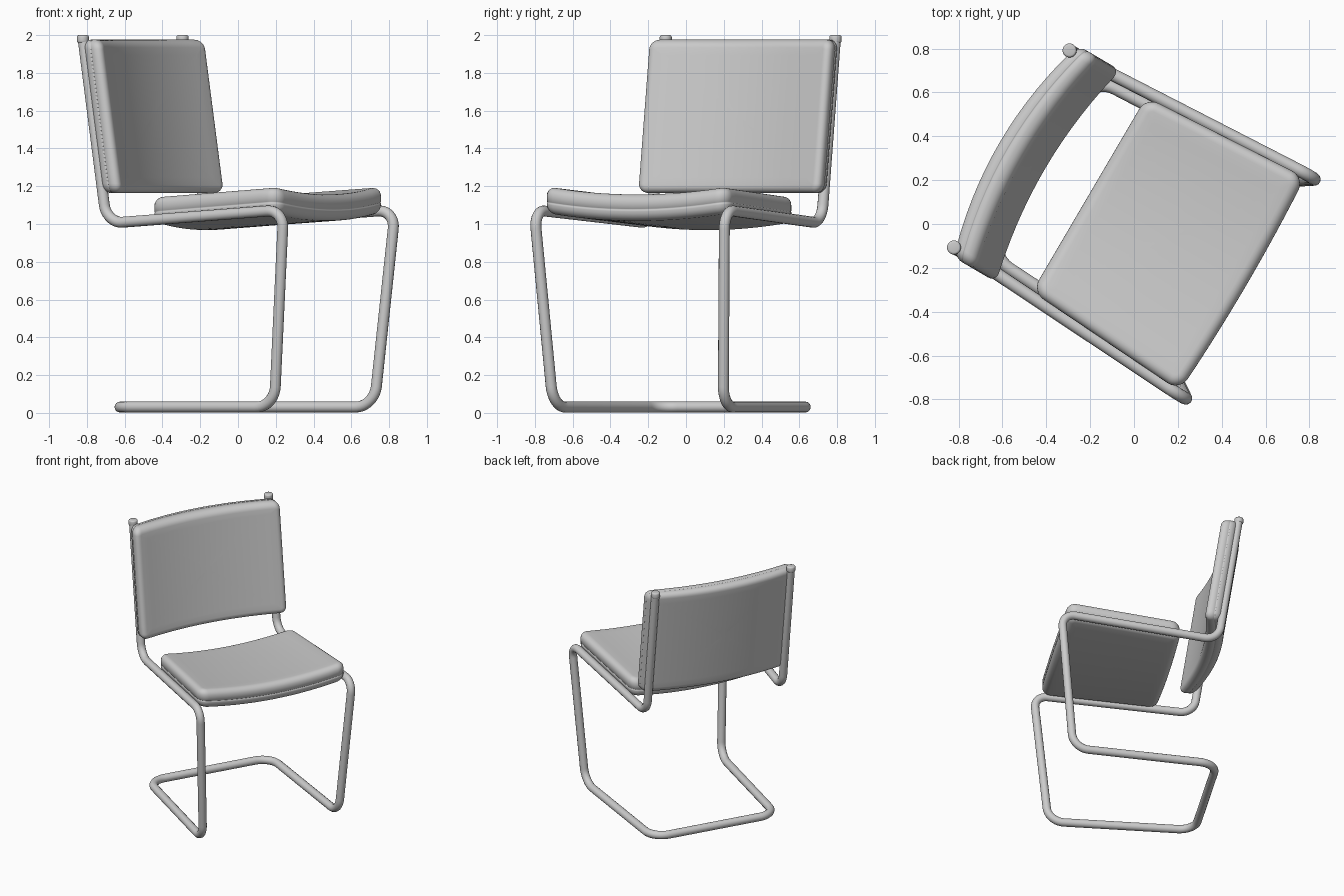
import bpy, bmesh, math
from mathutils import Vector, Matrix

if "Cube" in bpy.data.objects:
    bpy.data.objects.remove(bpy.data.objects["Cube"])

ROT = Matrix.Rotation(math.radians(59.6), 4, 'Z')
PLACE = ROT @ Matrix.Translation((0.013, 0, 0))   # chair is turned on the ground
R = 0.029


def add_mesh(name, bm):
    bmesh.ops.recalc_face_normals(bm, faces=bm.faces)
    me = bpy.data.meshes.new(name)
    bm.to_mesh(me)
    bm.free()
    ob = bpy.data.objects.new(name, me)
    bpy.context.collection.objects.link(ob)
    ob.matrix_world = PLACE
    for p in me.polygons:
        p.use_smooth = True
    return ob


def fillet(corners, steps=10):
    """Round the corners of a path; each corner is (point, tangent length)."""
    out = []
    for i, (p, t) in enumerate(corners):
        p = Vector(p)
        if t == 0:
            out.append(p)
            continue
        a = p + (Vector(corners[i - 1][0]) - p).normalized() * t
        b = p + (Vector(corners[i + 1][0]) - p).normalized() * t
        c, d = a.lerp(p, 0.552), b.lerp(p, 0.552)
        for k in range(steps + 1):
            s = k / steps
            out.append(a * (1 - s)**3 + c * 3 * s * (1 - s)**2 + d * 3 * s * s * (1 - s) + b * s**3)
    return out


# Cantilever tube frame: one continuous bent tube, mirrored half path
half = [((0.521, 0.652, 1.975), 0),
        ((0.521, 0.508, 1.003), 0.10),
        ((0.584, -0.615, 1.075), 0.10),
        ((0.522, -0.522, 0.031), 0.11),
        ((0.47, 0.507, 0.031), 0.12)]
path = half + [((-p[0], p[1], p[2]), t) for p, t in reversed(half)]
pts = fillet(path)
cu = bpy.data.curves.new("tube_frame", 'CURVE')
cu.dimensions = '3D'
cu.bevel_depth = R
cu.bevel_resolution = 5
cu.use_fill_caps = True
sp = cu.splines.new('POLY')
sp.points.add(len(pts) - 1)
for q, p in zip(sp.points, pts):
    q.co = (*p, 1)
sp.use_smooth = True
frame = bpy.data.objects.new("tube_frame", cu)
bpy.context.collection.objects.link(frame)
frame.matrix_world = PLACE

# End caps on the back posts
for side, sx in (("left", -1), ("right", 1)):
    bm = bmesh.new()
    bmesh.ops.create_cone(bm, cap_ends=True, segments=24, radius1=0.032, radius2=0.032, depth=0.042,
                          matrix=Matrix.Translation((sx * 0.521, 0.654, 1.979)))
    rim = [e for e in bm.edges if len({round(v.co.z, 4) for v in e.verts}) == 1]
    bmesh.ops.bevel(bm, geom=rim, offset=0.01, segments=3, affect='EDGES', profile=0.5)
    add_mesh("post_cap_" + side, bm)


def outline(hx, hy, r, n=14):
    """Rounded rectangle with subdivided sides."""
    arcs = []
    for i, (sx, sy) in enumerate(((1, 1), (-1, 1), (-1, -1), (1, -1))):
        arcs.append([Vector((sx * (hx - r) + r * math.cos(a), sy * (hy - r) + r * math.sin(a)))
                     for a in ((i + k / 6) * math.pi / 2 for k in range(7))])
    pts = []
    for i in range(4):
        pts += arcs[i]
        a, b = arcs[i][-1], arcs[(i + 1) % 4][0]
        pts += [a.lerp(b, k / n) for k in range(1, n)]
    return pts


def cushion(name, hx, hy, thick, corner, edge, seam, shape):
    """Rounded pad with a seam groove; shape() bends flat (x, y, h) into place."""
    h = thick / 2
    prof = []
    for k in range(7):
        a = k / 6 * math.pi / 2
        prof.append((edge * (1 - math.sin(a)), -h + edge * (1 - math.cos(a))))
    prof += [(0, seam - 0.003), (0.004, seam), (0, seam + 0.003)]
    for k in range(7):
        a = k / 6 * math.pi / 2
        prof.append((edge * (1 - math.cos(a)), h - edge * (1 - math.sin(a))))
    rings = []
    for inset, z in prof:
        rings.append([(p.x, p.y, z) for p in
                      outline(hx - inset, hy - inset, max(corner - inset, 0.008))])
    inner = [s / 9 for s in range(1, 9)]
    cap = lambda ring, s: [(x * s, y * s, z) for x, y, z in ring]
    rings = [cap(rings[0], s) for s in inner] + rings + [cap(rings[-1], s) for s in reversed(inner)]
    bm = bmesh.new()
    loops = [[bm.verts.new(shape(*p)) for p in ring] for ring in rings]
    n = len(loops[0])
    for a, b in zip(loops, loops[1:]):
        for i in range(n):
            bm.faces.new((a[i], a[(i + 1) % n], b[(i + 1) % n], b[i]))
    for loop, z in ((loops[0], -h), (loops[-1], h)):
        c = bm.verts.new(shape(0, 0, z))
        for i in range(n):
            bm.faces.new((loop[i], loop[(i + 1) % n], c))
    return add_mesh(name, bm)


# Seat: tapers to the back, sags across its width, front edge bows out
def seat_shape(x, y, h):
    c = 1 - min(1, (x / 0.54)**2)
    front = max(0, -y / 0.4)
    return Vector((x * (1 - 0.115 * y), y - 0.16 - 0.018 * c * front,
                   1.131 - 0.068 * (y + 0.4) - 0.042 * c + h))


cushion("seat", 0.54, 0.405, 0.14, 0.065, 0.047, -0.012, seat_shape)


# Backrest: leans back with the posts and curves round the sitter
def back_shape(x, y, h):
    c = 1 - min(1, (x / 0.56)**2)
    return Vector((x, 0.52 + 0.15 * y + (0.077 - 0.13 * h) * c - h, 1.57 + y))


cushion("backrest", 0.56, 0.406, 0.115, 0.05, 0.042, -0.01, back_shape)
